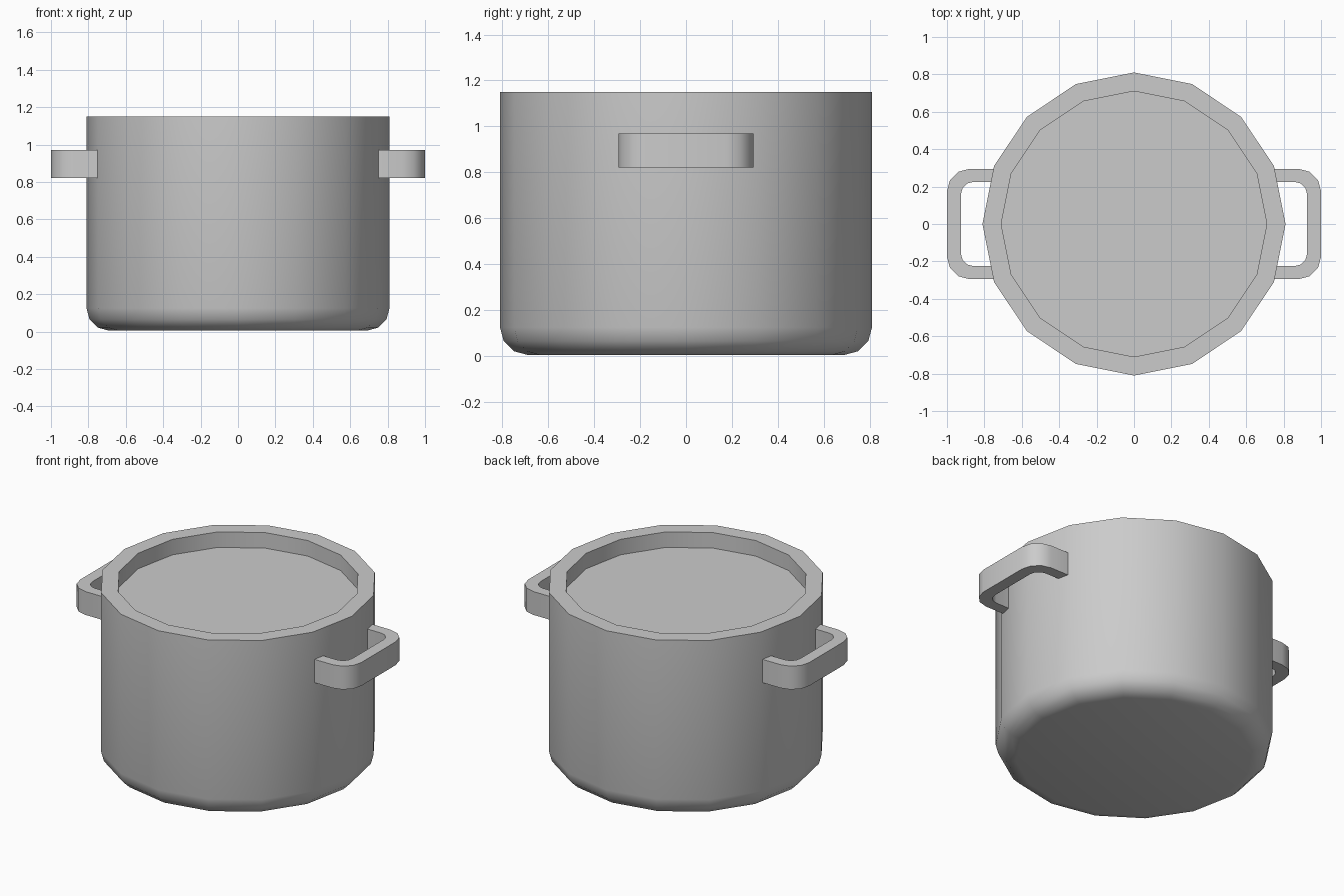
import bpy
import bmesh
from math import cos, sin, pi, radians

cube = bpy.data.objects.get("Cube")
if cube:
    bpy.data.objects.remove(cube, do_unlink=True)

# Single grey metal
metal = bpy.data.materials.new("grey metal")
metal.use_nodes = True
grey = (0.6, 0.6, 0.6, 1)
metal.diffuse_color = grey
metal.node_tree.nodes["Principled BSDF"].inputs["Base Color"].default_value = grey


def finish(name, bm):
    bmesh.ops.recalc_face_normals(bm, faces=bm.faces)
    mesh = bpy.data.meshes.new(name)
    bm.to_mesh(mesh)
    bm.free()
    mesh.materials.append(metal)
    obj = bpy.data.objects.new(name, mesh)
    bpy.context.collection.objects.link(obj)
    bpy.ops.object.select_all(action="DESELECT")
    obj.select_set(True)
    bpy.context.view_layer.objects.active = obj
    bpy.ops.object.shade_smooth_by_angle(angle=radians(40))
    return obj


def arc(cx, cy, r, start, end, steps=3):
    angles = [radians(start + (end - start) * i / steps) for i in range(steps + 1)]
    return [(cx + r * cos(a), cy + r * sin(a)) for a in angles]


# Pot body: rounded base, thick rim and recessed top, turned in 16 sides
SIDES = 16
RADIUS, INNER, HEIGHT, RECESS = 0.81, 0.71, 1.15, 0.1
profile = arc(0.69, 0.125, 0.12, -90, 0)
profile += [(RADIUS, HEIGHT), (INNER, HEIGHT), (INNER, HEIGHT - RECESS)]
bm = bmesh.new()
rings = [[bm.verts.new((r * cos(2 * pi * i / SIDES), r * sin(2 * pi * i / SIDES), z))
          for i in range(SIDES)] for r, z in profile]
for low, high in zip(rings, rings[1:]):
    for i in range(SIDES):
        j = (i + 1) % SIDES
        bm.faces.new((low[i], low[j], high[j], high[i]))
bm.faces.new(rings[0])
bm.faces.new(rings[-1])
finish("pot_body", bm)


# Handles: flat U-shaped bars with rounded corners, roots sunk into the body
def handle(name, side):
    root = 0.73
    outer = [(root, -0.295)] + arc(0.88, -0.175, 0.12, -90, 0)
    inner = [(root, -0.225)] + arc(0.86, -0.16, 0.065, -90, 0)
    outer += [(x, -y) for x, y in reversed(outer)]
    inner += [(x, -y) for x, y in reversed(inner)]
    bm = bmesh.new()
    loops = [[bm.verts.new((side * x, y, z)) for x, y in line]
             for line, z in ((outer, 0.82), (outer, 0.97), (inner, 0.97), (inner, 0.82))]
    for k in range(4):
        a, b = loops[k], loops[(k + 1) % 4]
        for i in range(len(a) - 1):
            bm.faces.new((a[i], a[i + 1], b[i + 1], b[i]))
    for end in (0, -1):
        bm.faces.new([loop[end] for loop in loops])
    finish(name, bm)


handle("left_handle", 1)
handle("right_handle", -1)
